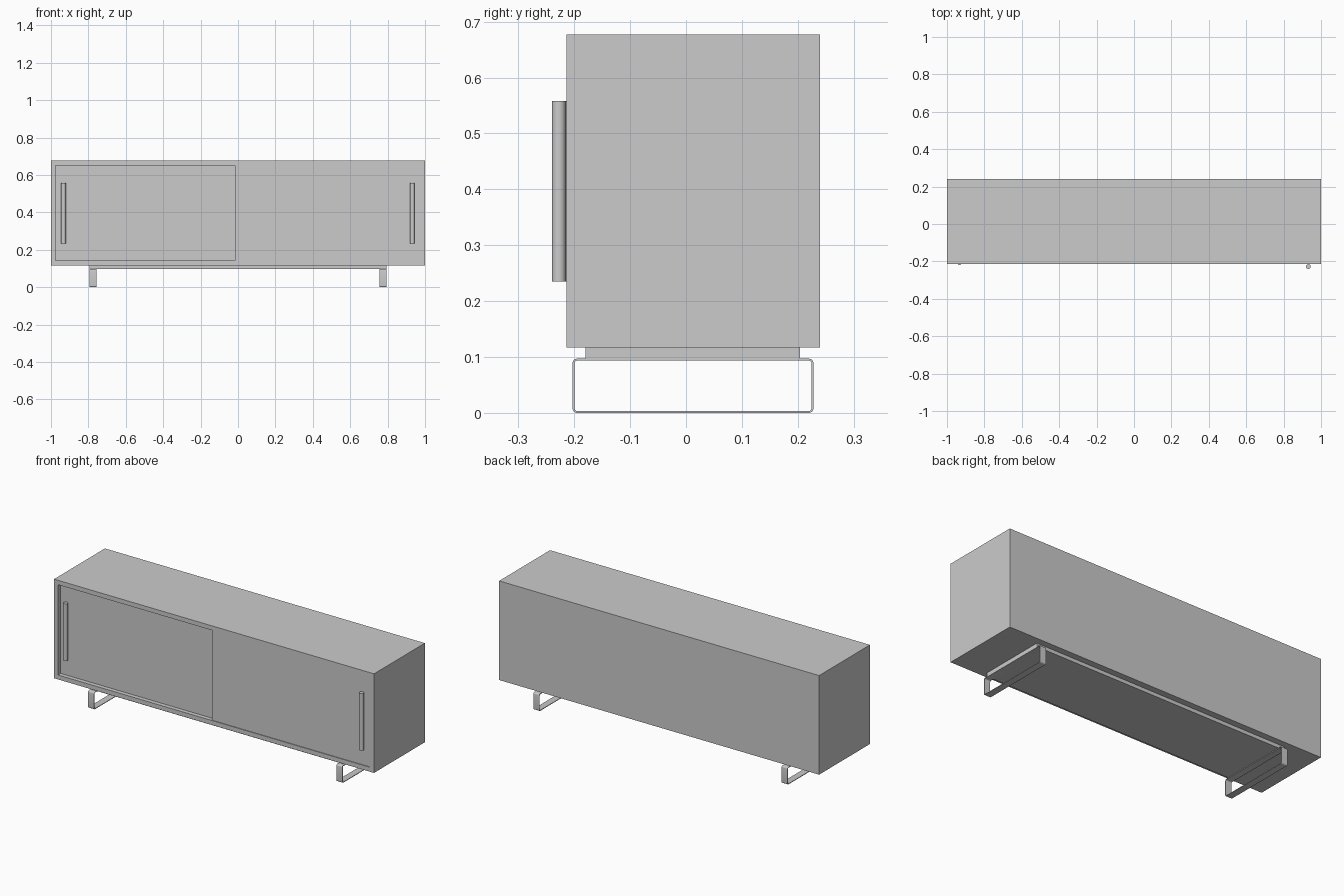
import bpy, bmesh, math

if "Cube" in bpy.data.objects:
    bpy.data.objects.remove(bpy.data.objects["Cube"])


def box(name, x, y, z):
    bm = bmesh.new()
    bmesh.ops.create_cube(bm, size=1)
    for v in bm.verts:
        for i, (a, b) in enumerate((x, y, z)):
            v.co[i] = a if v.co[i] < 0 else b
    return finish(name, bm)


def finish(name, bm):
    bmesh.ops.recalc_face_normals(bm, faces=bm.faces)
    me = bpy.data.meshes.new(name)
    bm.to_mesh(me)
    bm.free()
    ob = bpy.data.objects.new(name, me)
    bpy.context.collection.objects.link(ob)
    return ob


def smooth(ob):
    bpy.ops.object.select_all(action='DESELECT')
    ob.select_set(True)
    bpy.context.view_layer.objects.active = ob
    bpy.ops.object.shade_smooth_by_angle(angle=math.radians(35))


def rounded_rect(y0, y1, z0, z1, r, n=5):
    pts = []
    corners = ((y1 - r, z1 - r), (y0 + r, z1 - r), (y0 + r, z0 + r), (y1 - r, z0 + r))
    for k, (cy, cz) in enumerate(corners):
        for i in range(n + 1):
            a = math.pi / 2 * (k + i / n)
            pts.append((cy + r * math.cos(a), cz + r * math.sin(a)))
    return pts


def sled_leg(name, x0, x1):
    # flat metal strip bent into a closed rounded loop
    t = 0.0035
    outer = rounded_rect(-0.203, 0.228, 0.0, 0.097, 0.008)
    inner = rounded_rect(-0.203 + t, 0.228 - t, t, 0.097 - t, 0.008 - t)
    bm = bmesh.new()
    rings = [[bm.verts.new((x, y, z)) for y, z in pts]
             for x, pts in ((x0, outer), (x1, outer), (x1, inner), (x0, inner))]
    n = len(outer)
    for k in range(4):
        a, b = rings[k], rings[(k + 1) % 4]
        for i in range(n):
            j = (i + 1) % n
            bm.faces.new((a[i], a[j], b[j], b[i]))
    smooth(finish(name, bm))


def handle(name, x, y):
    bm = bmesh.new()
    bmesh.ops.create_cone(bm, cap_ends=True, segments=32, radius1=0.0125,
                          radius2=0.0125, depth=0.323)
    ob = finish(name, bm)
    ob.location = (x, y, 0.3965)
    smooth(ob)


FRONT, BACK = -0.214, 0.24
T = 0.025          # panel thickness
Z0, Z1 = 0.117, 0.677

# cabinet carcass
box("top_panel", (-1, 1), (FRONT, BACK), (Z1 - T, Z1))
box("bottom_panel", (-1 + T, 1 - T), (FRONT, BACK), (Z0, Z0 + T))
box("back_panel", (-1 + T, 1 - T), (BACK - 0.015, BACK), (Z0 + T, Z1 - T))
for side, s in (("left", -1), ("right", 1)):
    box(side + "_side_panel", sorted((s, s * (1 - T))), (FRONT, BACK), (Z0, Z1 - T))

# sliding doors: left one runs in the rear track
box("left_door", (-1 + T, 0.015), (-0.19, -0.172), (Z0 + T, Z1 - T))
box("right_door", (-0.015, 1 - T), (-0.21, -0.192), (Z0 + T, Z1 - T))
handle("left_handle", -0.933, -0.2065)
handle("right_handle", 0.932, -0.2275)

# base plate and sled legs
box("base_plate", (-0.795, 0.795), (-0.18, 0.204), (0.097, Z0))
sled_leg("left_leg", -0.795, -0.757)
sled_leg("right_leg", 0.757, 0.795)
